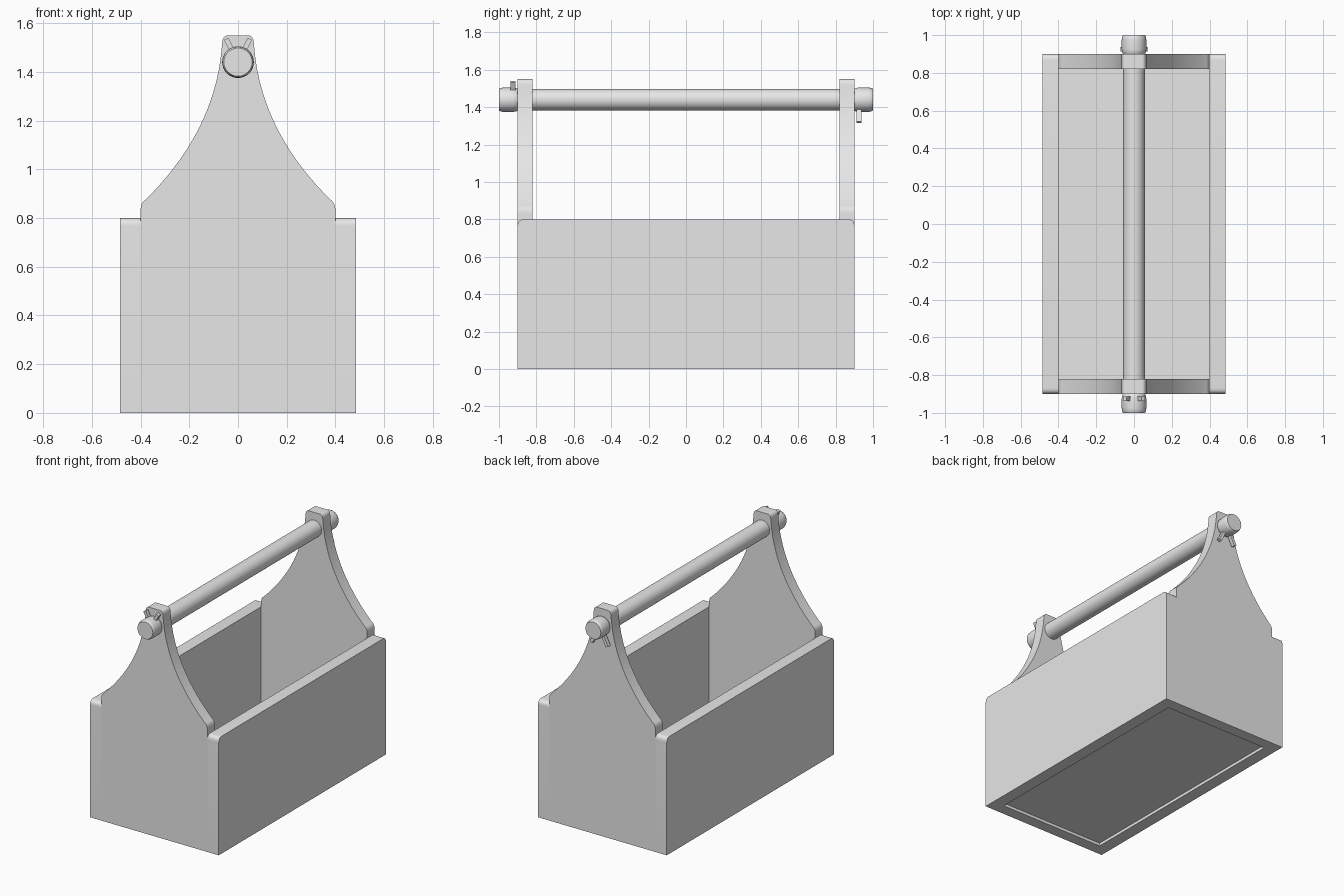
import bpy, bmesh, math
from mathutils import Matrix, Vector

if "Cube" in bpy.data.objects:
    bpy.data.objects.remove(bpy.data.objects["Cube"], do_unlink=True)

grey = bpy.data.materials.new("light grey")
grey.use_nodes = True
grey.diffuse_color = (0.8, 0.8, 0.8, 1)
grey.node_tree.nodes["Principled BSDF"].inputs["Base Color"].default_value = (0.8, 0.8, 0.8, 1)

HALF_X, INNER_X = 0.485, 0.4
HALF_Y, INNER_Y = 0.9, 0.82
WALL_Z, ROD_Z = 0.8, 1.44


def finish(name, bm):
    bmesh.ops.recalc_face_normals(bm, faces=bm.faces)
    mesh = bpy.data.meshes.new(name)
    bm.to_mesh(mesh)
    bm.free()
    mesh.materials.append(grey)
    for poly in mesh.polygons:
        poly.use_smooth = True
    mesh.set_sharp_from_angle(angle=math.radians(30))
    obj = bpy.data.objects.new(name, mesh)
    bpy.context.collection.objects.link(obj)
    return obj


def curve(a, control, b, steps):
    """Points on a quadratic curve from a to b."""
    a, c, b = Vector(a), Vector(control), Vector(b)
    return [a.lerp(c, i / steps).lerp(c.lerp(b, i / steps), i / steps)
            for i in range(steps + 1)]


def mirrored(half):
    """Close a right-hand outline with its mirror image."""
    return half + [Vector((-p.x, p.y)) for p in reversed(half)]


def extrude(name, outline, axis, start, end):
    """Extrude a (horizontal, z) outline along the x or y axis."""
    bm = bmesh.new()
    place = (lambda p: (start, p.x, p.y)) if axis == "x" else (lambda p: (p.x, start, p.y))
    face = bm.faces.new([bm.verts.new(place(p)) for p in outline])
    new = bmesh.ops.extrude_face_region(bm, geom=[face])["geom"]
    step = Vector((end - start, 0, 0)) if axis == "x" else Vector((0, end - start, 0))
    bmesh.ops.translate(bm, vec=step, verts=[g for g in new if isinstance(g, bmesh.types.BMVert)])
    return finish(name, bm)


def box(name, size, matrix):
    bm = bmesh.new()
    bmesh.ops.create_cube(bm, size=1)
    bmesh.ops.scale(bm, vec=size, verts=bm.verts)
    bmesh.ops.transform(bm, matrix=matrix, verts=bm.verts)
    return finish(name, bm)


def lathe(name, profile, segments=32):
    """Spin (radius, y) points around the rod axis."""
    bm = bmesh.new()
    rings = []
    for r, y in profile:
        angles = [2 * math.pi * i / segments for i in range(segments)]
        rings.append([bm.verts.new((r * math.cos(t), y, ROD_Z + r * math.sin(t))) for t in angles])
    for lower, upper in zip(rings, rings[1:]):
        for i in range(segments):
            j = (i + 1) % segments
            bm.faces.new((lower[i], lower[j], upper[j], upper[i]))
    bm.faces.new(rings[0])
    bm.faces.new(rings[-1])
    return finish(name, bm)


# Side walls with rounded upper corners
corner = 0.033
wall = mirrored([Vector((HALF_Y, 0))] + curve(
    (HALF_Y, WALL_Z - corner), (HALF_Y, WALL_Z), (HALF_Y - corner, WALL_Z), 6))
extrude("left_wall", wall, "x", INNER_X, HALF_X)
extrude("right_wall", wall, "x", -HALF_X, -INNER_X)

# End panels: shoulder, sweeping neck and rounded tip
panel = [Vector((INNER_X, 0))]
panel += curve((INNER_X, 0.83), (INNER_X, 0.862), (0.38, 0.875), 6)
panel += curve((0.38, 0.875), (0.0875, 1.1625), (0.065, 1.52), 18)[1:]
panel += curve((0.065, 1.52), (0.063, 1.55), (0.04, 1.55), 6)[1:]
panel = mirrored(panel)
extrude("front_panel", panel, "y", -HALF_Y, -INNER_Y)
extrude("back_panel", panel, "y", INNER_Y, HALF_Y)

# Floor, set slightly up from the bottom edges
box("floor", (2 * INNER_X, 2 * INNER_Y, 0.06), Matrix.Translation((0, 0, 0.05)))

# Carrying rod and its end knobs
lathe("handle_rod", [(0.057, -HALF_Y), (0.057, HALF_Y)])
for side, label in ((-1, "front"), (1, "back")):
    lathe(label + "_knob", [(r, side * y) for r, y in (
        (0.058, 0.9), (0.063, 0.908), (0.065, 0.925), (0.065, 0.975),
        (0.063, 0.99), (0.058, 1.0))])

# Splayed pin prongs: up at the front, down at the back
for label, y, up, length in (("front", -0.925, 1, 0.107), ("back", 0.925, -1, 0.135)):
    for side, hand in ((1, "left"), (-1, "right")):
        turn = Matrix.Rotation(side * up * math.radians(27), 4, "Y")
        matrix = (Matrix.Translation((0, y, ROD_Z)) @ turn
                  @ Matrix.Translation((0, 0, up * length / 2)))
        box(f"{label}_pin_{hand}_prong", (0.02, 0.026, length), matrix)
